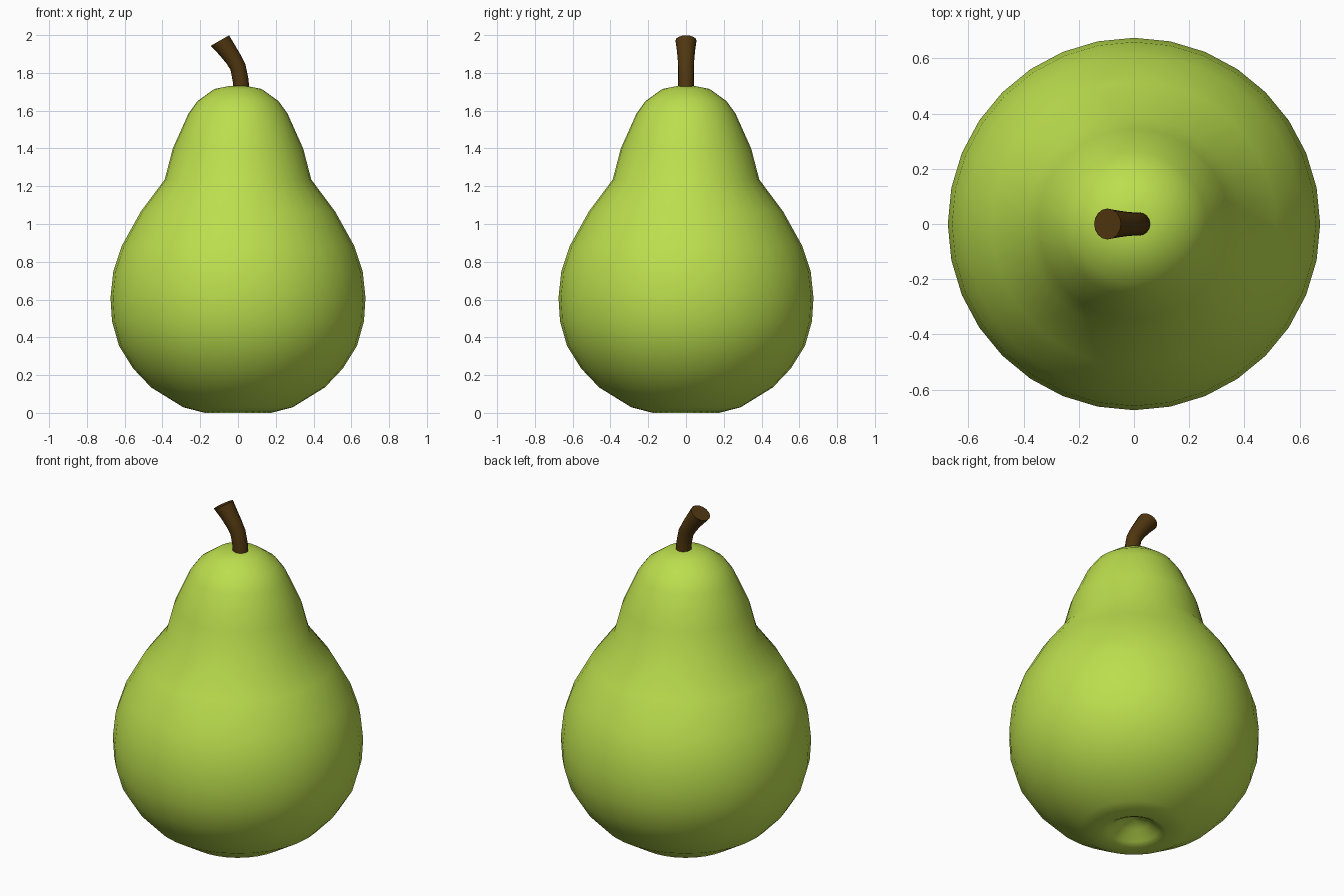
import bpy, bmesh, math
from mathutils import Matrix, Vector

cube = bpy.data.objects.get("Cube")
if cube:
    bpy.data.objects.remove(cube)


def material(name, colour):
    mat = bpy.data.materials.new(name)
    mat.use_nodes = True
    mat.diffuse_color = (*colour, 1)
    mat.node_tree.nodes["Principled BSDF"].inputs["Base Color"].default_value = (*colour, 1)
    return mat


def tube(name, rings, sides, mat, angle):
    """Skin a list of (centre, axis, radius) rings and close both ends."""
    bm = bmesh.new()
    loops = []
    for centre, axis, radius in rings:
        turn = Vector((0, 0, 1)).rotation_difference(Vector(axis)).to_matrix().to_4x4()
        place = Matrix.Translation(centre) @ turn
        loops.append([bm.verts.new(place @ Vector((radius * math.cos(a), radius * math.sin(a), 0)))
                      for a in (math.tau * i / sides for i in range(sides))])
    for low, high in zip(loops, loops[1:]):
        for i in range(sides):
            j = (i + 1) % sides
            bm.faces.new((low[i], low[j], high[j], high[i]))
    bm.faces.new(loops[0][::-1])
    bm.faces.new(loops[-1])
    mesh = bpy.data.meshes.new(name)
    bm.to_mesh(mesh)
    bm.free()
    obj = bpy.data.objects.new(name, mesh)
    bpy.context.collection.objects.link(obj)
    mesh.materials.append(mat)
    bpy.ops.object.select_all(action="DESELECT")
    obj.select_set(True)
    bpy.context.view_layer.objects.active = obj
    bpy.ops.object.shade_smooth_by_angle(angle=math.radians(angle))
    return obj


green = material("pear green", (0.50, 0.73, 0.075))
brown = material("stem brown", (0.08, 0.037, 0.005))

# Fruit: turned profile (radius, height), starting inside the bottom dimple
profile = [(0.01, 0.09), (0.08, 0.065), (0.135, 0.02), (0.175, 0.0), (0.29, 0.03),
           (0.46, 0.135), (0.555, 0.235), (0.63, 0.355), (0.667, 0.485), (0.675, 0.61),
           (0.66, 0.75), (0.615, 0.885), (0.515, 1.065), (0.388, 1.235), (0.345, 1.40),
           (0.262, 1.585), (0.215, 1.65), (0.125, 1.715), (0.05, 1.73), (0.005, 1.73)]
tube("fruit", [((0, 0, z), (0, 0, 1), r) for r, z in profile], 32, green, 70)

# Stem: bent and flared towards the tip (x, height, radius)
path = [(0.018, 1.70, 0.043), (0.014, 1.76, 0.042), (0.0, 1.83, 0.042),
        (-0.025, 1.875, 0.044), (-0.06, 1.925, 0.049), (-0.096, 1.971, 0.056)]
points = [Vector((x, 0, z)) for x, z, r in path]
rings = []
for i, point in enumerate(points):
    axis = points[min(i + 1, len(points) - 1)] - points[max(i - 1, 0)]
    if i == len(points) - 1:
        axis = Vector((-0.5, 0, 0.87))
    rings.append((point, axis, path[i][2]))
tube("stem", rings, 16, brown, 50)
